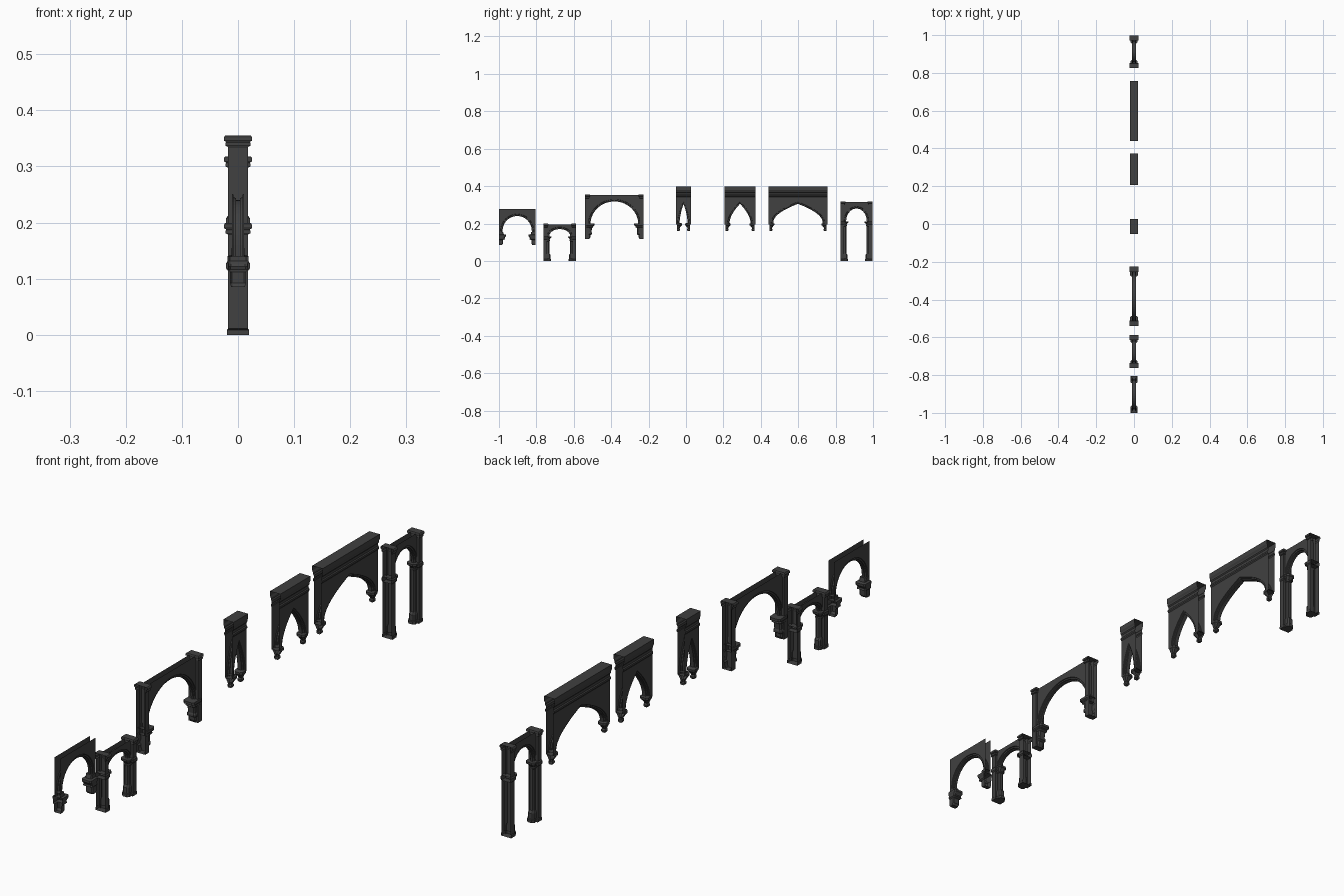
import bpy, bmesh, math

if "Cube" in bpy.data.objects:
    bpy.data.objects.remove(bpy.data.objects["Cube"])

stone = bpy.data.materials.new("dark_stone")
stone.diffuse_color = (0.052, 0.052, 0.052, 1)
stone.use_nodes = True
stone.node_tree.nodes["Principled BSDF"].inputs["Base Color"].default_value = stone.diffuse_color


def finish(bm, name):
    bmesh.ops.remove_doubles(bm, verts=bm.verts, dist=1e-5)
    bmesh.ops.recalc_face_normals(bm, faces=bm.faces)
    me = bpy.data.meshes.new(name)
    bm.to_mesh(me)
    bm.free()
    me.materials.append(stone)
    ob = bpy.data.objects.new(name, me)
    bpy.context.collection.objects.link(ob)


def face(bm, pts):
    bm.faces.new([bm.verts.new(p) for p in pts])


def arch_wall(name, c, L, t, zb, zs, zt, r, H, p, q, top=None, n=14):
    """Thin wall shell, open at the ends, with a moulded arch opening.
    p=2, q=.5 is a round arch, p=1 a pointed one."""
    bm = bmesh.new()
    rings = [(0, t - .007), (.004, t - .007), (.005, t - .003),
             (.010, t - .003), (.011, t)]

    def path(d):
        pts = [(r + d, zb)]
        for i in range(n + 1):
            a = math.pi / 2 * i / n
            ca = max(0, math.cos(a))
            pts.append(((r + d) * ca ** (2 / p), zs + (H + d) * math.sin(a) ** (2 * q)))
        return pts
    R = r + rings[-1][0]
    for s in (-1, 1):
        def P(x, uz):
            return (x, c + s * uz[0], uz[1])
        for sx in (-1, 1):
            # stepped moulding around the opening
            for (d0, x0), (d1, x1) in zip(rings, rings[1:]):
                a, b = path(d0), path(d1)
                for i in range(n + 1):
                    face(bm, [P(sx * x0, a[i]), P(sx * x0, a[i + 1]),
                              P(sx * x1, b[i + 1]), P(sx * x1, b[i])])
            # flat wall above and beside it
            o = path(rings[-1][0])
            for i in range(1, n + 1):
                face(bm, [P(sx * t, o[i]), P(sx * t, o[i + 1]),
                          P(sx * t, (o[i + 1][0], zt)), P(sx * t, (o[i][0], zt))])
            face(bm, [P(sx * t, v) for v in ((R, zb), (L, zb), (L, zt), (R, zt))])
        # underside of the arch
        a, x0 = path(0), rings[0][1]
        for i in range(n + 1):
            face(bm, [P(-x0, a[i]), P(-x0, a[i + 1]), P(x0, a[i + 1]), P(x0, a[i])])
        face(bm, [P(-t, (L, zb)), P(-t, (r, zb)), P(t, (r, zb)), P(t, (L, zb))])
    finish(bm, name)
    # running cornice, open at the ends
    if top:
        bm = bmesh.new()
        prof = top + [(-x, z) for x, z in reversed(top)]
        for (x0, z0), (x1, z1) in zip(prof, prof[1:]):
            face(bm, [(x0, c - L, z0), (x0, c + L, z0), (x1, c + L, z1), (x1, c - L, z1)])
        finish(bm, name + "_cornice")


def supports(name, c, u, stack, bevel=0.0):
    """Mirrored pair of lofted half-shafts growing inward from distance u;
    stack holds (z, depth, half width), the outer side stays open."""
    bm = bmesh.new()
    for s in (-1, 1):
        loops = []
        for z, d, w in stack:
            b = bevel * min(d, w)
            pts = [(-w, 0), (-w, d - b), (-w + b, d), (w - b, d), (w, d - b), (w, 0)]
            loops.append([(x, c + s * (u - e), z) for x, e in pts])
        for a, b in zip(loops, loops[1:]):
            for i in range(5):
                if (bevel or i % 2 == 0):
                    face(bm, [a[i], a[i + 1], b[i + 1], b[i]])
        for l in (loops[0], loops[-1]):
            face(bm, l if bevel else [l[0], l[1], l[4], l[5]])
    finish(bm, name)


def pier_stack(zb, zt, d, w, foot):
    st = [(zb, d + .004, w + .002), (zb + .009, d + .004, w + .002), (zb + .011, d, w)] if foot else [(zb, d, w)]
    return st + [(zt - .020, d, w), (zt - .018, d + .003, w + .004),
                 (zt - .013, d + .003, w + .004), (zt - .011, d + .002, w + .003),
                 (zt - .009, d + .006, w + .007), (zt - .003, d + .006, w + .007),
                 (zt, d + .005, w + .005)]


# ---- small round arch on corbels
c = -.9025
arch_wall("small_round_arch", c, .0975, .011, .14, .16, .278, .078, .08, 2, .5)
supports("small_round_arch_corbels", c, .0975,
         [(.085, .016, .012), (.092, .022, .014), (.112, .022, .014), (.116, .032, .018),
          (.122, .030, .017), (.126, .032, .017), (.132, .038, .019), (.140, .038, .019),
          (.142, .026, .012), (.155, .022, .012)], .25)


# ---- round arches on piers with columns
def column_arch(name, c, L, zcap, zt, r, H):
    arch_wall(name, c, L - .012, .011, zcap - .01, zcap, zt - .003, r, H, 2, .5)
    supports(name + "_piers", c, L - .003, pier_stack(0, zt, .020, .018, True))
    supports(name + "_columns", c, L - .020,
             [(0, .023, .014), (.010, .023, .014), (.012, .021, .012), (.032, .021, .012),
              (.040, .015, .009), (zcap - .027, .015, .009), (zcap - .025, .018, .012),
              (zcap - .021, .018, .012), (zcap - .019, .015, .010), (zcap - .009, .022, .015),
              (zcap - .007, .026, .018), (zcap, .026, .018)], .45)
    # band wrapping the pier at capital height
    supports(name + "_pier_bands", c, L - .003,
             [(zcap - .018, .021, .018), (zcap - .014, .024, .021),
              (zcap - .004, .024, .021), (zcap, .021, .018)])


column_arch("low_column_arch", -.675, .090, .132, .199, .056, .038)
column_arch("tall_column_arch", .9115, .0885, .212, .318, .055, .068)

# ---- wide round arch on stepped corbels
c = -.383
arch_wall("wide_round_arch", c, .150, .011, .18, .195, .352, .128, .123, 2, .5)
supports("wide_round_arch_piers", c, .157, pier_stack(.118, .355, .022, .018, False))
supports("wide_round_arch_corbels", c, .150,
         [(.118, .016, .010), (.128, .022, .013), (.138, .022, .013), (.143, .030, .017),
          (.150, .030, .017), (.155, .028, .014), (.176, .030, .015), (.181, .038, .019),
          (.186, .036, .018), (.190, .045, .021), (.199, .045, .021), (.201, .026, .013)], .3)

# ---- pointed arches with a cornice and hanging corbels
T = .014
CORNICE = [(T, .342), (T + .003, .346), (T + .003, .352), (T, .355), (T, .364),
           (T + .003, .368), (T + .003, .374), (T + .006, .380), (T + .006, .397), (0, .397)]
for name, c, L, r, q in (("narrow_pointed_arch", -.013, .040, .021, .6),
                         ("medium_pointed_arch", .289, .083, .056, .58),
                         ("wide_pointed_arch", .5985, .1585, .132, .5)):
    arch_wall(name, c, L, T, .195, .205, .345, r, .10, 1, q, CORNICE)
    supports(name + "_corbels", c, L - .006,
             [(.160, .012, .005), (.164, .016, .008), (.170, .016, .008), (.174, .012, .006),
              (.180, .016, .009), (.188, .022, .013), (.191, .026, .016), (.199, .026, .016),
              (.203, .020, .012)], .45)
